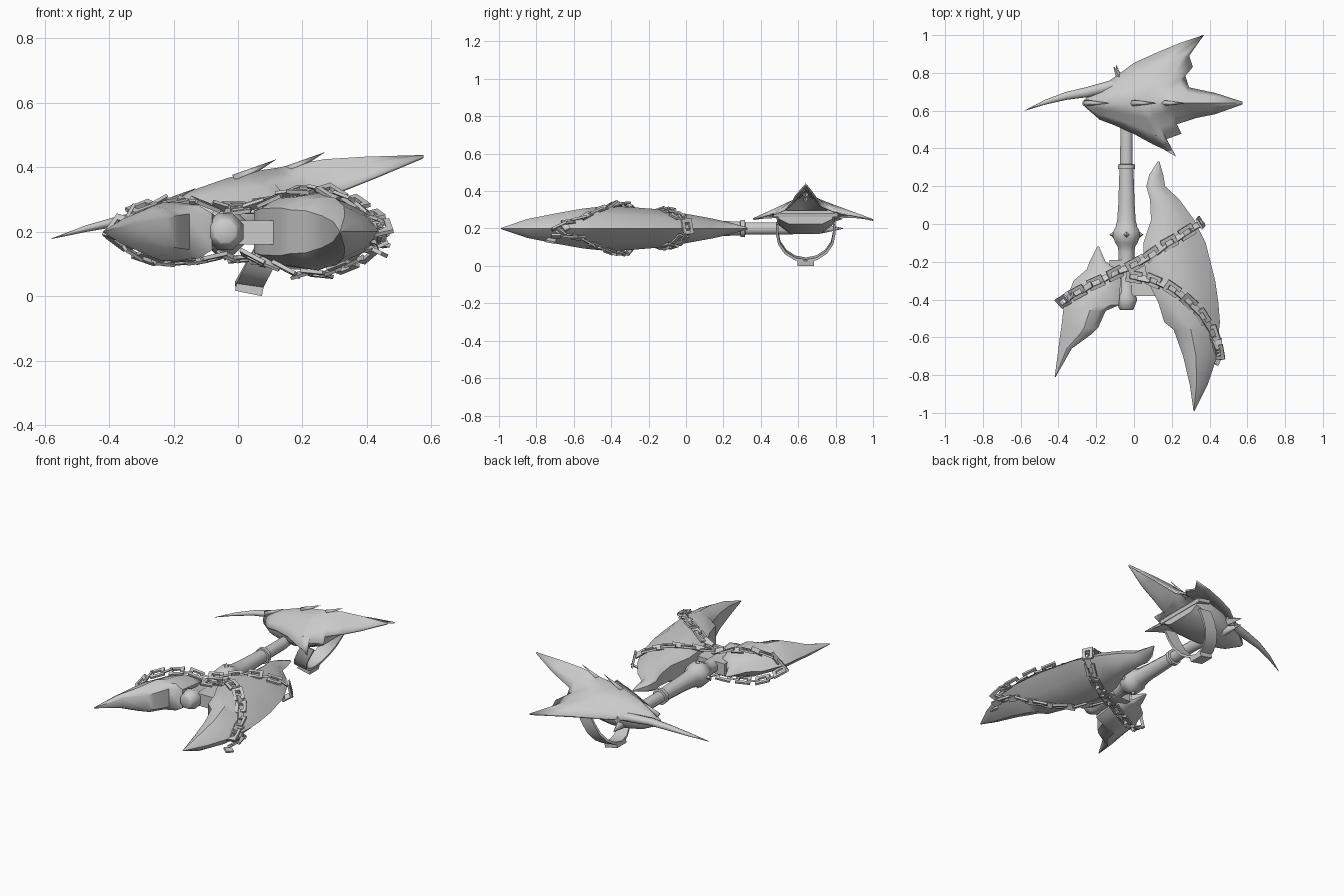
import bpy, bmesh, math, random
from mathutils import Vector, Matrix

if "Cube" in bpy.data.objects:
    bpy.data.objects.remove(bpy.data.objects["Cube"])

random.seed(4)
steel = bpy.data.materials.new("grey_steel")
steel.diffuse_color = (0.6, 0.6, 0.6, 1)
steel.use_nodes = True
steel.node_tree.nodes["Principled BSDF"].inputs["Base Color"].default_value = steel.diffuse_color


def finish(name, bm, angle=30, thick=0):
    bmesh.ops.recalc_face_normals(bm, faces=bm.faces)
    me = bpy.data.meshes.new(name)
    bm.to_mesh(me)
    bm.free()
    me.materials.append(steel)
    ob = bpy.data.objects.new(name, me)
    bpy.context.collection.objects.link(ob)
    if thick:
        m = ob.modifiers.new("thickness", 'SOLIDIFY')
        m.thickness, m.offset = thick, 0
    bpy.ops.object.select_all(action='DESELECT')
    bpy.context.view_layer.objects.active = ob
    ob.select_set(True)
    bpy.ops.object.shade_smooth_by_angle(angle=math.radians(angle))
    return ob


def skin(bm, rings):
    """Bridge closed rings of points into a capped tube."""
    vs = [[bm.verts.new(p) for p in r] for r in rings]
    n = len(vs[0])
    for a, b in zip(vs, vs[1:]):
        for i in range(n):
            bm.faces.new((a[i], a[(i + 1) % n], b[(i + 1) % n], b[i]))
    bm.faces.new(vs[0])
    bm.faces.new(vs[-1])


def box(bm, mat, size):
    bmesh.ops.create_cube(bm, size=1, matrix=mat @ Matrix.Diagonal((*size, 1)))


def cone(bm, base, tip, r, sides=4):
    base, tip = Vector(base), Vector(tip)
    d = tip - base
    m = Matrix.Translation((base + tip) / 2) @ d.to_track_quat('Z', 'Y').to_matrix().to_4x4()
    bmesh.ops.create_cone(bm, cap_ends=True, segments=sides, radius1=r, radius2=0,
                          depth=d.length, matrix=m)


# handle with pommel, collars and pointed end
AX, AZ = -0.04, 0.2
profile = [(-.455, .035), (-.45, .042), (-.40, .062), (-.36, .047), (-.15, .045), (-.12, .05),
           (-.10, .064), (-.07, .076), (-.04, .076), (-.015, .062), (.02, .053), (.1, .047),
           (.29, .04), (.292, .049), (.315, .049), (.317, .036), (.5, .035), (.72, .03), (.84, .002)]
bm = bmesh.new()
skin(bm, [[(AX + r * math.cos(math.tau * (i + .5) / 8) - max(0, y - .6) * .22, y,
            AZ + r * math.sin(math.tau * (i + .5) / 8)) for i in range(8)] for y, r in profile])
finish("handle", bm, 50)

# pointed studs around the collar
bm = bmesh.new()
for k in range(4):
    a = k * math.pi / 2
    d = Vector((math.cos(a), 0, math.sin(a)))
    c = Vector((AX, -.057, AZ))
    cone(bm, c + d * .065, c + d * .09, .02)
finish("collar_studs", bm)


# blades: lens sections given as y, inner x, outer x, half thickness
def blade(name, stations):
    bm = bmesh.new()
    rings = []
    for y, a, b, h in stations:
        w = b - a
        half = [(a, .62), (a + .15 * w, .9), (a + .38 * w, 1), (a + .75 * w, .6)]
        rings.append([(x, y, AZ + h * t) for x, t in half] + [(b, y, AZ)]
                     + [(x, y, AZ - h * t) for x, t in reversed(half)])
    skin(bm, rings)
    finish(name, bm, 35)


blade("large_blade", [
    (.33, .125, .135, .005), (.26, .08, .155, .025), (.20, .065, .165, .04), (.13, .085, .24, .055),
    (.02, .09, .32, .075), (-.10, .05, .38, .095), (-.18, .05, .40, .105), (-.30, .07, .43, .115),
    (-.42, .13, .447, .12), (-.52, .16, .455, .11), (-.56, .21, .45, .105), (-.70, .26, .44, .08),
    (-.85, .295, .39, .05), (-.99, .315, .32, .003)])
blade("small_blade", [
    (-.12, -.185, -.195, .004), (-.20, -.15, -.235, .03), (-.24, -.08, -.25, .055),
    (-.30, -.07, -.32, .08), (-.43, -.08, -.37, .092), (-.46, -.15, -.375, .09),
    (-.55, -.19, -.385, .08), (-.58, -.22, -.39, .07), (-.66, -.33, -.40, .04), (-.81, -.415, -.42, .003)])

# crossbar joining the blades through the handle
bm = bmesh.new()
box(bm, Matrix.Translation((.05, -.285, .198)), (.36, .19, .075))
finish("crossbar", bm)


# chains: broad flat links stepped along a path, alternately tilted
def chain(name, path, step=.056):
    bm = bmesh.new()
    path = [Vector(p) for p in path]
    path += [Vector((p.x, p.y, 2 * AZ - p.z)) for p in reversed(path[:-1])]
    count, left = 0, 0.0
    for a, b in zip(path, path[1:]):
        seg = b - a
        x = seg.normalized()
        y = Vector((0, 0, 1)).cross(x).normalized()
        rot = Matrix((x, y, x.cross(y))).transposed().to_4x4()
        while left < seg.length:
            tilt = Matrix.Rotation(math.radians((14, -28)[count % 2]), 4, 'X') \
                @ Matrix.Rotation(random.uniform(-.25, .25), 4, 'Y')
            m = Matrix.Translation(a + x * left) @ rot @ tilt
            if count % 2:
                box(bm, m, (.07, .034, .01))
            else:  # open link made of two rails and two ends
                for s in (1, -1):
                    box(bm, m @ Matrix.Translation((0, s * .022, 0)), (.085, .018, .012))
                    box(bm, m @ Matrix.Translation((s * .032, 0, 0)), (.02, .06, .012))
            left += step
            count += 1
        left -= seg.length
    finish(name, bm)


chain("long_chain", [(-.375, -.41, .215), (-.33, -.38, .265), (-.24, -.33, .295), (-.12, -.27, .288),
                     (-.04, -.235, .275), (.07, -.18, .29), (.17, -.11, .305), (.27, -.05, .275),
                     (.345, .0, .235), (.355, .01, .2)])
chain("short_chain", [(.0, -.28, .265), (.10, -.30, .30), (.19, -.335, .33), (.27, -.39, .33),
                      (.35, -.47, .30), (.41, -.56, .255), (.44, -.65, .23), (.45, -.70, .2)])

# dangling chain end
bm = bmesh.new()
for k in range(5):
    m = Matrix.Translation((.44 + .008 * (k % 2), -.62 - .025 * k, .235 - .025 * k))
    box(bm, m @ Matrix.Rotation(.9 * k, 4, 'Y') @ Matrix.Rotation(.5 * k, 4, 'Z'), (.05, .035, .012))
finish("chain_end", bm)

# head wing: ridge x, ridge z, near edge (x, y, z), far edge (x, y, z)
WY = .64
wing = [(-.27, .245, (-.27, .635, .22), (-.27, .645, .22)),
        (-.21, .285, (-.18, .555, .235), (-.2, .71, .235)),
        (-.15, .32, (-.1, .525, .25), (-.1, .775, .25)),
        (-.08, .345, (0, .48, .26), (0, .85, .26)),
        (-.03, .362, (.1, .425, .257), (.12, .905, .26)),
        (.0, .37, (.155, .4, .255), (.24, .955, .255)),
        (.03, .378, (.22, .36, .25), (.37, 1., .245)),
        (.08, .387, (.17, .45, .275), (.29, .89, .27)),
        (.12, .393, (.25, .48, .28), (.31, .83, .28)),
        (.2, .408, (.225, .53, .30), (.268, .785, .29)),
        (.27, .42, (.33, .565, .33), (.29, .72, .32)),
        (.40, .428, (.43, .585, .37), (.43, .69, .37)),
        (.575, .433, (.573, .636, .43), (.573, .644, .43))]
bm = bmesh.new()
rows = []
for rx, rz, n, f in wing:
    ridge, near, far = Vector((rx, WY, rz)), Vector(n), Vector(f)
    pts = [ridge.lerp(near, t) for t in (1, .65, .3)] + [ridge] + [ridge.lerp(far, t) for t in (.3, .65, 1)]
    rows.append([bm.verts.new(p) for p in pts])
for a, b in zip(rows, rows[1:]):
    for i in range(6):
        bm.faces.new((a[i], a[i + 1], b[i + 1], b[i]))
finish("head_wing", bm, 75, .01)

# short spikes lying along the ridge
bm = bmesh.new()
for x, z in ((-.13, .335), (.12, .425), (.27, .447)):
    cone(bm, (x - .13, WY, z - .065), (x, WY, z), .018)
finish("ridge_spikes", bm, 100)

# rounded snout and throat closing the wing from below
bm = bmesh.new()
skin(bm, [[(x, WY - w, z1), (x, WY + w, z1), (x, WY + w * .95, (z0 + z1) / 2 - .01), (x, WY + w * .6, z0),
           (x, WY - w * .6, z0), (x, WY - w * .95, (z0 + z1) / 2 - .01)]
          for x, w, z0, z1 in ((-.265, .012, .21, .235), (-.18, .075, .18, .245), (-.08, .115, .17, .255),
                               (.0, .145, .175, .27), (.1, .16, .195, .285), (.19, .15, .225, .295))])
finish("throat", bm, 50)

# curved horn sweeping sideways
bm = bmesh.new()
horn = [(-.02, .735, .25, .03), (-.12, .73, .255, .032), (-.25, .698, .25, .027), (-.36, .678, .235, .021),
        (-.47, .645, .21, .013), (-.58, .60, .178, .001)]
skin(bm, [[(x, y + r * math.cos(math.tau * i / 8), z + r * .8 * math.sin(math.tau * i / 8))
           for i in range(8)] for x, y, z, r in horn])
cone(bm, (-.06, .75, .25), (-.11, .835, .25), .03)
finish("horn", bm, 60)

# leaning grip loop under the head, with a band and a bottom plate
bm = bmesh.new()


def lean(z):
    return .03 + .52 * (z - .02)


arc = [(WY - .16, .23)]
arc += [(WY - .16 * math.cos(math.pi * k / 8), .18 - .155 * math.sin(math.pi * k / 8)) for k in range(9)]
arc += [(WY + .16, .23)]
rings = []
for y, z in arc:
    d = (Vector((0, WY, .19)) - Vector((0, y, z))).normalized() * .014
    x = lean(z)
    rings.append([(x - .042, y, z + .006), (x + .042, y, z - .006),
                  (x + .042, y + d.y, z + d.z - .006), (x - .042, y + d.y, z + d.z + .006)])
skin(bm, rings)
tilt = Matrix.Rotation(.2, 4, 'Y')
box(bm, Matrix.Translation((.035, WY, .022)) @ tilt, (.085, .09, .027))
box(bm, Matrix.Translation((.155, WY, .28)) @ tilt, (.085, .345, .022))
finish("grip_loop", bm)
